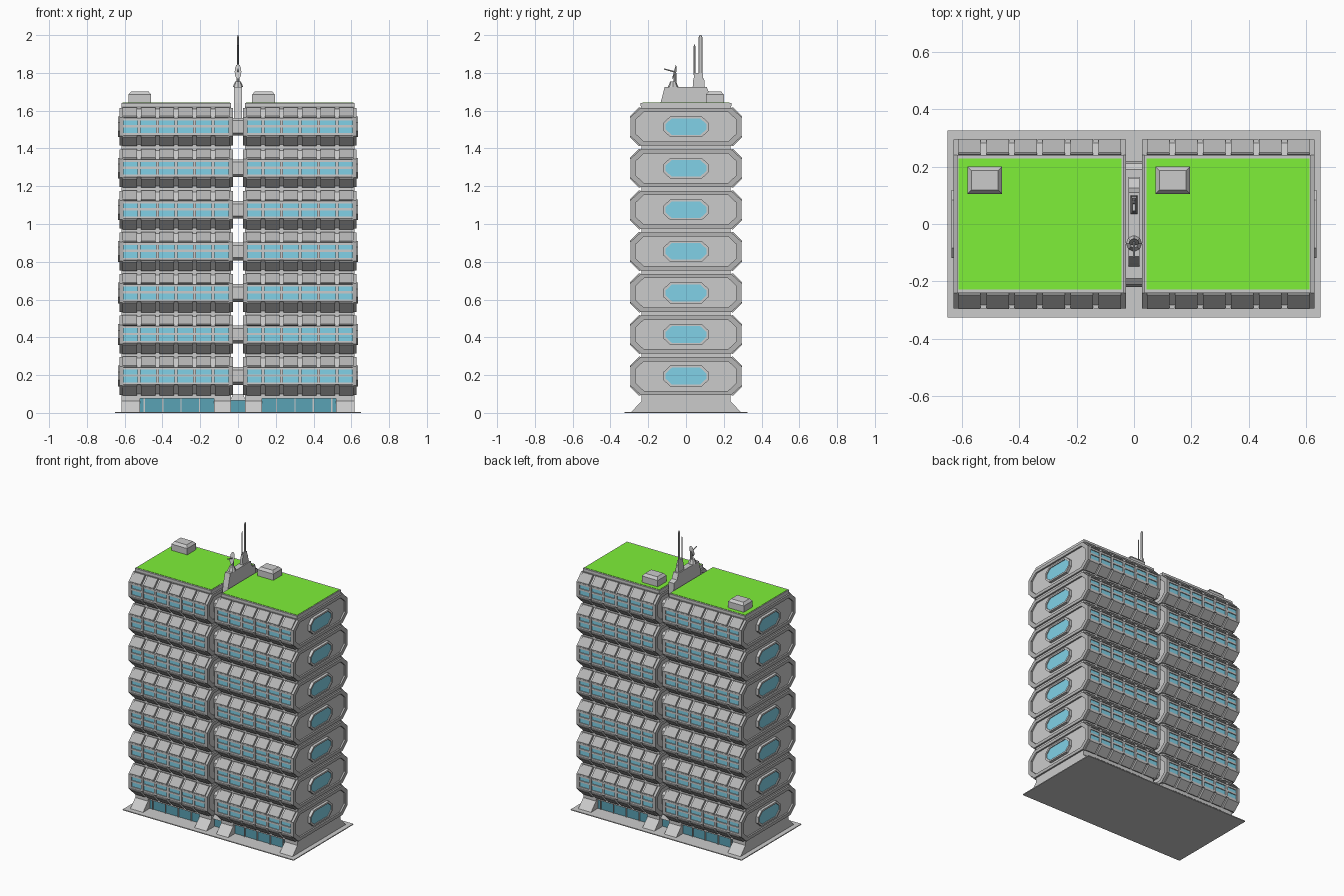
import bpy, bmesh, math
from mathutils import Matrix

if "Cube" in bpy.data.objects:
    bpy.data.objects.remove(bpy.data.objects["Cube"])

FLOORS, PITCH, Z0 = 7, 0.22, 0.195      # storeys, storey height, first storey centre
X0, X1 = 0.037, 0.617                   # right tower extent (left one is mirrored)
BAY = 0.0978


def material(name, rgb):
    m = bpy.data.materials.new(name)
    m.diffuse_color = (*rgb, 1)
    m.use_nodes = True
    m.node_tree.nodes["Principled BSDF"].inputs["Base Color"].default_value = m.diffuse_color
    return m


BLUE = material("glass_blue", (0.22, 0.64, 0.80))
TEAL = material("lobby_glass", (0.10, 0.36, 0.46))
GREEN = material("roof_green", (0.21, 0.87, 0.04))
DARK = material("panel_grey", (0.46, 0.46, 0.46))


def finish(name, bm, mat=None, bays=1, floors=1, mirror=""):
    bmesh.ops.recalc_face_normals(bm, faces=bm.faces)
    me = bpy.data.meshes.new(name)
    bm.to_mesh(me)
    bm.free()
    ob = bpy.data.objects.new(name, me)
    bpy.context.collection.objects.link(ob)
    if mat:
        me.materials.append(mat)
    for count, step in ((bays, (BAY, 0, 0)), (floors, (0, 0, PITCH))):
        if count > 1:
            a = ob.modifiers.new("repeat", 'ARRAY')
            a.count = count
            a.use_relative_offset = False
            a.use_constant_offset = True
            a.constant_offset_displace = step
    if mirror:
        m = ob.modifiers.new("mirror", 'MIRROR')
        m.use_axis = ("x" in mirror, "y" in mirror, False)
        m.use_mirror_merge = False
    return ob


def prism(name, prof, x0, x1, inner=None, **kw):
    """Extrude a (y, z) profile along x; with an inner profile it becomes a ring."""
    bm = bmesh.new()
    loops = [[[bm.verts.new((x, y, z)) for y, z in p] for x in (x0, x1)]
             for p in ([prof, inner] if inner else [prof])]
    n = len(prof)
    for a, b in loops:
        for i in range(n):
            j = (i + 1) % n
            bm.faces.new((a[i], a[j], b[j], b[i]))
    if inner:
        for o, c in zip(*loops):
            for i in range(n):
                j = (i + 1) % n
                bm.faces.new((o[i], o[j], c[j], c[i]))
    else:
        for cap in loops[0]:
            bm.faces.new(cap)
    return finish(name, bm, **kw)


def box(name, x, y, z, taper=0, **kw):
    bm = bmesh.new()
    bmesh.ops.create_cube(bm, size=1)
    for v in bm.verts:
        t = taper if v.co.z > 0 else 0
        for i, (lo, hi) in enumerate((x, y, z)):
            s = t if i < 2 else 0
            v.co[i] = hi - s if v.co[i] > 0 else lo + s
    return finish(name, bm, **kw)


def octagon(hy, hz, cy, cz, z=Z0):
    half = [(hy, cz - hz), (hy, hz - cz), (hy - cy, hz), (cy - hy, hz)]
    return [(y, z + h) for y, h in half] + [(-y, z - h) for y, h in half]


# Ground slab
box("base_plate", (-0.65, 0.65), (-0.325, 0.325), (0, 0.006))

# Tower body: one zigzag side profile extruded along x
side = [(0.235, 0.075)]
for f in range(FLOORS):
    zc = Z0 + f * PITCH
    side += [(0.235, zc - 0.095), (0.283, zc - 0.045), (0.283, zc + 0.045), (0.235, zc + 0.095)]
side.append((0.24, 1.625))
side.append((0.24, 1.64))
prism("tower_body", side + [(-y, z) for y, z in reversed(side)], X0, X1, mirror="x")

# Sloped facade panels above and below each window band
for s, label in ((1, "upper"), (-1, "lower")):
    slab = [(0.235, 0.09), (0.243, 0.103), (0.249, 0.103), (0.296, 0.056), (0.296, 0.049), (0.28, 0.045)]
    prism(label + "_panels", [(y, Z0 + s * z) for y, z in slab], 0.045, 0.123,
          mat=DARK, bays=6, floors=FLOORS, mirror="xy")

# Window bands with rails and mullions
rep = dict(floors=FLOORS, mirror="xy")
box("window_band", (0.047, 0.607), (0.28, 0.286), (Z0 - 0.036, Z0 + 0.036), mat=BLUE, **rep)
for h, t in ((0.04, 0.006), (0.003, 0.006), (-0.04, 0.006)):
    box("window_rail", (0.042, 0.612), (0.28, 0.292), (Z0 + h - t, Z0 + h + t), **rep)
box("mullions", (0.125, 0.141), (0.28, 0.294), (Z0 - 0.045, Z0 + 0.045), bays=5, **rep)

# End frames on both ends of each tower, outer end windows
outer, inner = octagon(0.295, 0.1, 0.055, 0.05), octagon(0.268, 0.078, 0.045, 0.042)
for a, b in ((X1 - 0.012, 0.628), (0.027, X0 + 0.012)):
    prism("end_frame", outer, a, b, inner, mat=DARK, floors=FLOORS, mirror="x")
prism("end_window_frame", octagon(0.119, 0.055, 0.036, 0.033), X1 - 0.005, 0.636,
      octagon(0.108, 0.044, 0.033, 0.03), floors=FLOORS, mirror="x")
prism("end_window", octagon(0.11, 0.046, 0.033, 0.03), X1 - 0.005, 0.63,
      mat=BLUE, floors=FLOORS, mirror="x")

# Link corridors between the towers
prism("link_corridor", octagon(0.21, 0.047, 0.02, 0.015), -0.04, 0.04, floors=FLOORS)

# Ground floor: flared piers, recessed glazing, central lobby
pier = [(0.295, 0), (0.235, 0.062), (0.235, 0.085)]
pier += [(-y, z) for y, z in reversed(pier)]
for a, b in ((X0, 0.128), (0.52, X1)):
    prism("flared_pier", pier, a, b, mirror="x")
box("lobby_glazing", (0.12, 0.53), (-0.215, 0.215), (0.006, 0.08), mat=TEAL, mirror="x")
box("lobby_mullions", (0.2, 0.206), (0.21, 0.222), (0.006, 0.08), bays=4, mirror="xy")
box("entrance", (-0.04, 0.04), (-0.2, 0.2), (0.006, 0.065), mat=TEAL)
box("entrance_canopy", (-0.04, 0.04), (-0.22, 0.22), (0.065, 0.1), taper=0.012)

# Green roofs with rims and stair heads
box("green_roof", (0.043, 0.611), (-0.229, 0.229), (1.62, 1.642), mat=GREEN, mirror="x")
for x in (-0.58, 0.075):
    box("stair_head_base", (x, x + 0.12), (0.105, 0.2), (1.64, 1.685))
    box("stair_head_cap", (x, x + 0.12), (0.105, 0.2), (1.685, 1.702), taper=0.014)

# Central mast plinth
prism("mast_plinth", [(-0.15, 1.55), (-0.135, 1.64), (-0.113, 1.725), (0.11, 1.725),
                      (0.125, 1.685), (0.16, 1.675), (0.165, 1.55)], -0.02, 0.02)
box("mast_foot", (-0.012, 0.012), (0.035, 0.1), (1.72, 1.77), taper=0.004)
box("mast_collar", (-0.009, 0.009), (0.04, 0.092), (1.765, 1.8), taper=0.004)


def rod(name, y, r, z0, z1, top=None, sides=8):
    bm = bmesh.new()
    bmesh.ops.create_cone(bm, cap_ends=True, segments=sides, radius1=r,
                          radius2=r if top is None else top, depth=z1 - z0,
                          matrix=Matrix.Translation((0, y, (z0 + z1) / 2)))
    return finish(name, bm)


# Aerials (flattened across x)
for y, r, z1 in ((0.077, 0.01, 2.0), (0.045, 0.005, 1.95)):
    a = rod("aerial", y, r, 1.79, z1 - 0.012)
    b = rod("aerial_tip", y, r, z1 - 0.012, z1, r * 0.4)
    a.scale.x = b.scale.x = 0.5

# Dish: mount, shallow bowl facing forward, feed arm
rod("dish_mount", -0.068, 0.028, 1.725, 1.755, 0.015)
rod("dish_stem", -0.058, 0.007, 1.75, 1.80)
bm = bmesh.new()
tilt = Matrix.Translation((0, -0.058, 1.805)) @ Matrix.Rotation(math.radians(75), 4, 'X')
bmesh.ops.create_cone(bm, cap_ends=True, segments=12, radius1=0.012, radius2=0.042, depth=0.012,
                      matrix=tilt @ Matrix.Diagonal((0.42, 1, 1, 1)))
bmesh.ops.create_cone(bm, cap_ends=True, segments=6, radius1=0.004, radius2=0.003, depth=0.06,
                      matrix=tilt @ Matrix.Translation((0, 0, 0.03)))
finish("dish", bm)
